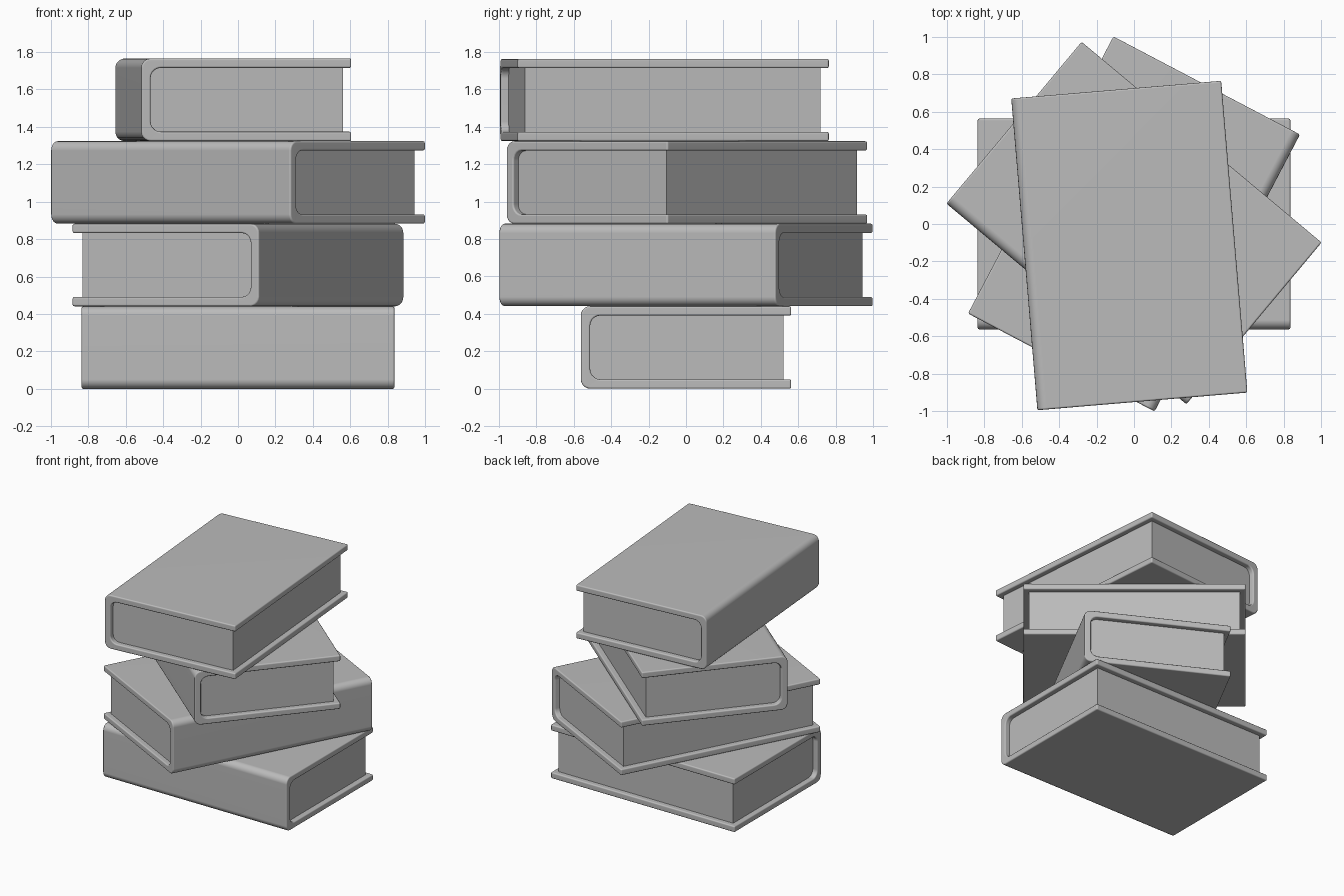
import bpy
import bmesh
from math import radians, cos, sin, pi

if "Cube" in bpy.data.objects:
    bpy.data.objects.remove(bpy.data.objects["Cube"], do_unlink=True)

LENGTH, DEPTH, THICK = 1.67, 1.125, 0.441   # closed book size
BOARD = 0.05                                # cover thickness
INSET = 0.042                               # pages set back from cover edges

grey = bpy.data.materials.new("plain_grey")
grey.use_nodes = True
grey.diffuse_color = (0.5, 0.5, 0.5, 1)
grey.node_tree.nodes["Principled BSDF"].inputs["Base Color"].default_value = (0.5, 0.5, 0.5, 1)


def rounded_spine(y, low, high, radius, steps=5):
    """Points down the rounded spine side, from the top board to the bottom one."""
    pts = []
    for z, start in ((high - radius, pi / 2), (low + radius, pi)):
        for i in range(steps + 1):
            a = start + i * pi / 2 / steps
            pts.append((y + radius + radius * cos(a), z + radius * sin(a)))
    return pts


def extrude_profile(name, profile, half, bevel, loc, angle):
    """Extrude a y-z profile along x, soften its sharp edges and place it."""
    bm = bmesh.new()
    face = bm.faces.new([bm.verts.new((-half, y, z)) for y, z in profile])
    side = bmesh.ops.extrude_face_region(bm, geom=[face])["geom"]
    moved = [g for g in side if isinstance(g, bmesh.types.BMVert)]
    bmesh.ops.translate(bm, verts=moved, vec=(2 * half, 0, 0))
    bmesh.ops.recalc_face_normals(bm, faces=bm.faces)
    if bevel:
        sharp = [e for e in bm.edges if e.calc_face_angle(0) > radians(40)]
        bmesh.ops.bevel(bm, geom=sharp, offset=bevel, segments=3,
                        profile=0.5, affect='EDGES')
    mesh = bpy.data.meshes.new(name)
    bm.to_mesh(mesh)
    bm.free()
    mesh.materials.append(grey)
    obj = bpy.data.objects.new(name, mesh)
    bpy.context.collection.objects.link(obj)
    obj.location = loc
    obj.rotation_euler.z = radians(angle)
    bpy.ops.object.select_all(action='DESELECT')
    obj.select_set(True)
    bpy.context.view_layer.objects.active = obj
    bpy.ops.object.shade_smooth_by_angle(angle=radians(40))
    if bevel:
        weighted = obj.modifiers.new("even_shading", 'WEIGHTED_NORMAL')
        weighted.keep_sharp = True
    return obj


def book(name, loc, angle):
    spine, edge = -DEPTH / 2, DEPTH / 2
    outer = rounded_spine(spine, 0, THICK, 0.05)
    inner = rounded_spine(spine + BOARD, BOARD, THICK - BOARD, 0.055)
    # C-shaped cover: outer skin, then back along the inside
    cover = ([(edge, THICK)] + outer + [(edge, 0), (edge, BOARD)]
             + inner[::-1] + [(edge, THICK - BOARD)])
    extrude_profile(name + "_cover", cover, LENGTH / 2, 0.01, loc, angle)
    # Page block fills the cover up to the inset edges
    fore = edge - INSET
    pages = [(fore, THICK - BOARD)] + inner + [(fore, BOARD)]
    extrude_profile(name + "_pages", pages, LENGTH / 2 - INSET, 0, loc, angle)


# The stack, bottom to top: centre and turn of each book
stack = [("bottom_book", 0, 0, 0),
         ("second_book", 0, 0, 62.3),
         ("third_book", 0, 0.005, -39.9),
         ("top_book", -0.025, -0.115, -85.2)]
for level, (name, x, y, turn) in enumerate(stack):
    book(name, (x, y, level * THICK), turn)
